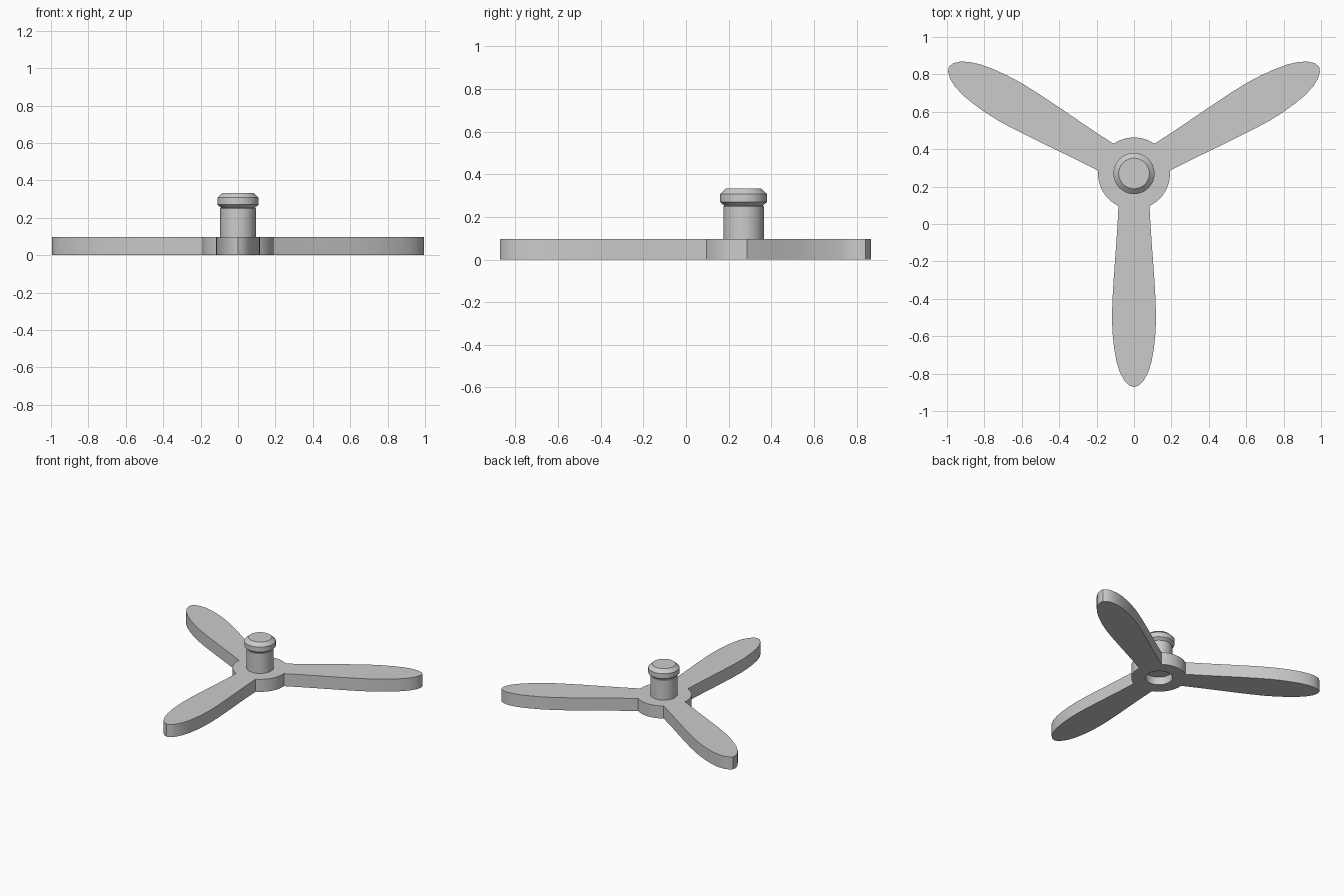
import bpy, bmesh, math
from mathutils import Matrix, Vector

cube = bpy.data.objects.get("Cube")
if cube:
    bpy.data.objects.remove(cube, do_unlink=True)

HUB_Y = 0.27
HUB_R = 0.1925
SHAFT_R = 0.095
THICK = 0.097

grey = bpy.data.materials.new("plain grey")
grey.use_nodes = True
colour = (0.6, 0.6, 0.6, 1)
grey.diffuse_color = colour
grey.node_tree.nodes["Principled BSDF"].inputs["Base Color"].default_value = colour


def finish(bm, name):
    bmesh.ops.recalc_face_normals(bm, faces=bm.faces)
    mesh = bpy.data.meshes.new(name)
    bm.to_mesh(mesh)
    bm.free()
    mesh.materials.append(grey)
    ob = bpy.data.objects.new(name, mesh)
    ob.location.y = HUB_Y
    bpy.context.collection.objects.link(ob)
    bpy.ops.object.select_all(action='DESELECT')
    ob.select_set(True)
    bpy.context.view_layer.objects.active = ob
    bpy.ops.object.shade_smooth_by_angle(angle=math.radians(30))
    return ob


def circle(radius, start, end, count):
    return [Vector((radius * math.cos(start + (end - start) * i / count),
                    radius * math.sin(start + (end - start) * i / count), 0))
            for i in range(count)]


def add_loop(bm, points):
    verts = [bm.verts.new(p) for p in points]
    return [bm.edges.new((v, verts[(i + 1) % len(verts)])) for i, v in enumerate(verts)]


# Half outline of one blade: distance from the hub centre, half width
half = [(0.174, 0.083), (0.27, 0.088), (0.37, 0.0945), (0.47, 0.102),
        (0.57, 0.109), (0.67, 0.115), (0.77, 0.118), (0.85, 0.115),
        (0.93, 0.107), (1.0, 0.095), (1.06, 0.077), (1.105, 0.053),
        (1.132, 0.027)]
blade = ([Vector((r, -w, 0)) for r, w in half] + [Vector((1.143, 0, 0))]
         + [Vector((r, w, 0)) for r, w in reversed(half)])

# Three blades joined by hub arcs, with a round hole in the middle
join = math.asin(half[0][1] / HUB_R)
arc = circle(HUB_R, join, math.tau / 3 - join, 12)[1:]
outline = []
for k in range(3):
    turn = Matrix.Rotation(-math.pi / 2 + k * math.tau / 3, 3, 'Z')
    outline += [turn @ p for p in blade + arc]

bm = bmesh.new()
edges = add_loop(bm, outline) + add_loop(bm, circle(SHAFT_R, 0, math.tau, 48))
bmesh.ops.triangle_fill(bm, edges=edges, use_beauty=True, normal=(0, 0, 1))
new = bmesh.ops.extrude_face_region(bm, geom=bm.faces[:])["geom"]
bmesh.ops.translate(bm, vec=(0, 0, THICK),
                    verts=[g for g in new if isinstance(g, bmesh.types.BMVert)])
finish(bm, "blades_and_hub")

# Shaft with a bevelled cap, recessed in the hub hole
profile = [(SHAFT_R, 0.06), (SHAFT_R, 0.25), (0.09, 0.253), (0.11, 0.27),
           (0.11, 0.308), (0.082, 0.334)]
bm = bmesh.new()
rings = [[bm.verts.new(p + Vector((0, 0, z))) for p in circle(r, 0, math.tau, 48)]
         for r, z in profile]
for low, high in zip(rings, rings[1:]):
    for i in range(48):
        j = (i + 1) % 48
        bm.faces.new((low[i], low[j], high[j], high[i]))
bm.faces.new(rings[0][::-1])
bm.faces.new(rings[-1])
finish(bm, "shaft_and_cap")
